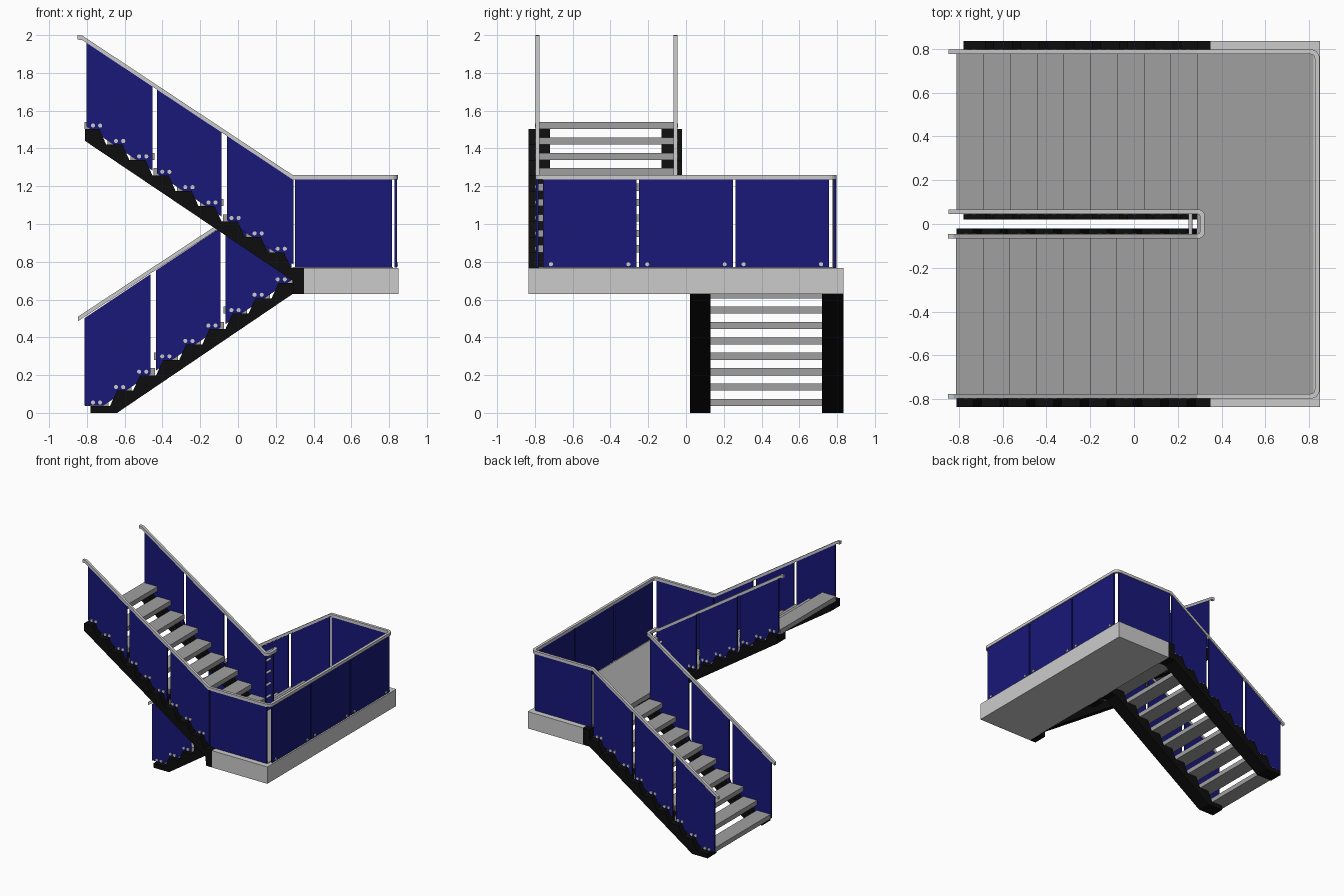
import bpy, bmesh, math
from mathutils import Vector, Matrix

if "Cube" in bpy.data.objects:
    bpy.data.objects.remove(bpy.data.objects["Cube"])

def material(name, col):
    m = bpy.data.materials.new(name)
    m.diffuse_color = (*col, 1)
    m.use_nodes = True
    m.node_tree.nodes["Principled BSDF"].inputs["Base Color"].default_value = m.diffuse_color
    return m

BLUE = material("blue_panel", (0.009, 0.009, 0.19))
BLACK = material("black_steel", (0.004, 0.004, 0.004))
TREAD = material("tread_grey", (0.35, 0.35, 0.35))

RUN, RISE, N = 0.1222, 0.0815, 9
SLOPE = RISE / RUN
OUT, INN = 0.787, 0.056          # panel / handrail lines, distance from y = 0

def finish(name, bm, mat=None):
    bmesh.ops.recalc_face_normals(bm, faces=bm.faces)
    me = bpy.data.meshes.new(name)
    bm.to_mesh(me)
    bm.free()
    ob = bpy.data.objects.new(name, me)
    bpy.context.collection.objects.link(ob)
    if mat:
        me.materials.append(mat)
    return ob

def add_box(bm, x, y, z):
    c = Vector(((x[0] + x[1]) / 2, (y[0] + y[1]) / 2, (z[0] + z[1]) / 2))
    size = (abs(x[1] - x[0]), abs(y[1] - y[0]), abs(z[1] - z[0]), 1)
    bmesh.ops.create_cube(bm, size=1, matrix=Matrix.Translation(c) @ Matrix.Diagonal(size))

def add_plate(bm, pts, y0, y1):
    """Extrude an xz outline from y0 to y1."""
    f = bm.faces.new([bm.verts.new((x, y0, z)) for x, z in pts])
    ext = bmesh.ops.extrude_face_region(bm, geom=[f])["geom"]
    bmesh.ops.translate(bm, vec=(0, y1 - y0, 0),
                        verts=[g for g in ext if isinstance(g, bmesh.types.BMVert)])

def add_rod(bm, c, r, length, axis, seg=12):
    rot = Matrix.Rotation(math.pi / 2, 4, 'X' if axis == 'Y' else 'Y')
    bmesh.ops.create_cone(bm, cap_ends=True, segments=seg, radius1=r, radius2=r,
                          depth=length, matrix=Matrix.Translation(c) @ rot)

def handrail(name, pts, w=0.011, h=0.012):
    """Sweep an upright rectangle along a path, mitred in plan."""
    pts = [Vector(p) for p in pts]
    flat = [(b - a).to_2d().normalized() for a, b in zip(pts, pts[1:])]
    bm = bmesh.new()
    rings = []
    for i, p in enumerate(pts):
        d0, d1 = flat[max(i - 1, 0)], flat[min(i, len(flat) - 1)]
        d = (d0 + d1).normalized()
        side = Vector((-d.y, d.x, 0)) * (w / max(d.dot(d0), 0.3))
        up = Vector((0, 0, h))
        rings.append([bm.verts.new(p + a * side + b * up)
                      for a, b in ((-1, -1), (1, -1), (1, 1), (-1, 1))])
    for r, q in zip(rings, rings[1:]):
        for j in range(4):
            k = (j + 1) % 4
            bm.faces.new((r[j], r[k], q[k], q[j]))
    bm.faces.new(rings[0])
    bm.faces.new(rings[-1])
    finish(name, bm)

def flight(name, X, z0, ys, top, floor, foot, head):
    """X maps distance along the flight to x; ys is the side of y = 0."""
    # treads
    bm = bmesh.new()
    for k in range(N):
        zb = z0 + RISE * k
        add_box(bm, (X(k * RUN), X((k + 1) * RUN + 0.003)),
                (ys * (INN + 0.006), ys * (OUT - 0.006)), (zb, zb + 0.038))
    finish(name + "_treads", bm, TREAD)
    # saw-tooth stringers
    teeth = []
    for k in range(N):
        s, z = k * RUN, z0 + RISE * k
        if k:
            teeth += [(s + 0.01, z - RISE), (s + 0.047, z)]
    teeth.append((N * RUN, z0 + RISE * (N - 1)))
    outline = [(X(s), z) for s, z in foot + teeth + head]
    bm = bmesh.new()
    for a, b in ((0.02, 0.13), (0.72, 0.835)):
        add_plate(bm, outline, ys * a, ys * b)
    finish(name + "_stringers", bm, BLACK)
    # balustrade panels and their bolts
    bm, bolts = bmesh.new(), bmesh.new()
    for y, out in ((INN, -1), (OUT, 1)):
        low = lambda s: max(floor, z0 - 0.062 + SLOPE * s)
        for a, b in ((-0.003, 0.347), (0.377, 0.718), (0.743, 1.093)):
            pts = [(a, top + SLOPE * a), (a, low(a))]
            kink = (floor - z0 + 0.062) / SLOPE
            if a < kink < b:
                pts.append((kink, floor))
            pts += [(b, low(b)), (b, top + SLOPE * b)]
            add_plate(bm, [(X(s), z) for s, z in pts], ys * (y - 0.006), ys * (y + 0.006))
        for k in range(N):
            for d in (-0.019, 0.019):
                add_rod(bolts, (X((k + 0.5) * RUN + d), ys * (y + out * 0.007),
                                z0 + RISE * k + 0.019), 0.011, 0.012, 'Y')
    finish(name + "_panels", bm, BLUE)
    finish(name + "_bolts", bolts)

flight("lower_flight", lambda s: -0.81 + s, 0.036, 1, 0.503, 0.04,
       [(0.17, 0), (0.03, 0), (0.03, 0.036)],
       [(1.1, 0.768), (1.16, 0.768), (1.16, 0.63), (1.1, 0.63)])
flight("upper_flight", lambda s: 0.29 - s, 0.85, -1, 1.242, 0.775,
       [(0, 0.70), (-0.005, 0.63), (-0.06, 0.63), (-0.06, 0.768), (0.01, 0.768), (0.047, 0.85)],
       [(1.1, 1.44)])

# landing slab and floor plate
bm = bmesh.new()
add_box(bm, (0.35, 0.85), (-0.835, 0.835), (0.63, 0.768))
finish("landing_slab", bm)
bm = bmesh.new()
add_box(bm, (0.288, 0.82), (-0.78, 0.78), (0.735, 0.773))
finish("landing_floor", bm, TREAD)

# landing panels with bolts
bm, bolts = bmesh.new(), bmesh.new()
for s in (-1, 1):
    add_box(bm, (0.302, 0.815), (s * (OUT - 0.006), s * (OUT + 0.006)), (0.77, 1.24))
for c in (-0.51, 0, 0.51):
    add_box(bm, (0.829, 0.841), (c - 0.248, c + 0.248), (0.77, 1.24))
    for d in (-0.205, 0.205):
        add_rod(bolts, (0.842, c + d, 0.787), 0.011, 0.012, 'X')
finish("landing_panels", bm, BLUE)
finish("landing_bolts", bolts)

# rungs tying the two inner panels together
bm = bmesh.new()
for z in (0.86, 0.96, 1.06, 1.16):
    add_rod(bm, (0.258, 0, z), 0.009, 2 * INN, 'Y')
finish("inner_rungs", bm)

# continuous handrails: up the lower flight, round the landing, up the upper flight
def rail_path(y, x_turn, r):
    lo = [(-0.848, y, 0.497), (-0.825, y, 0.512), (0.29, y, 1.247)]
    hi = [(0.29, -y, 1.247), (-0.825, -y, 1.986), (-0.85, -y, 1.988)]
    turn = []
    for i in range(5):
        a = math.pi / 8 * i
        turn.append((x_turn - r + r * math.sin(a), y - r + r * math.cos(a), 1.247))
    return lo + turn + [(x, -v, z) for x, v, z in reversed(turn)] + hi

handrail("outer_handrail", rail_path(OUT, 0.837, 0.03))
handrail("inner_handrail", rail_path(INN, 0.312, 0.02))
